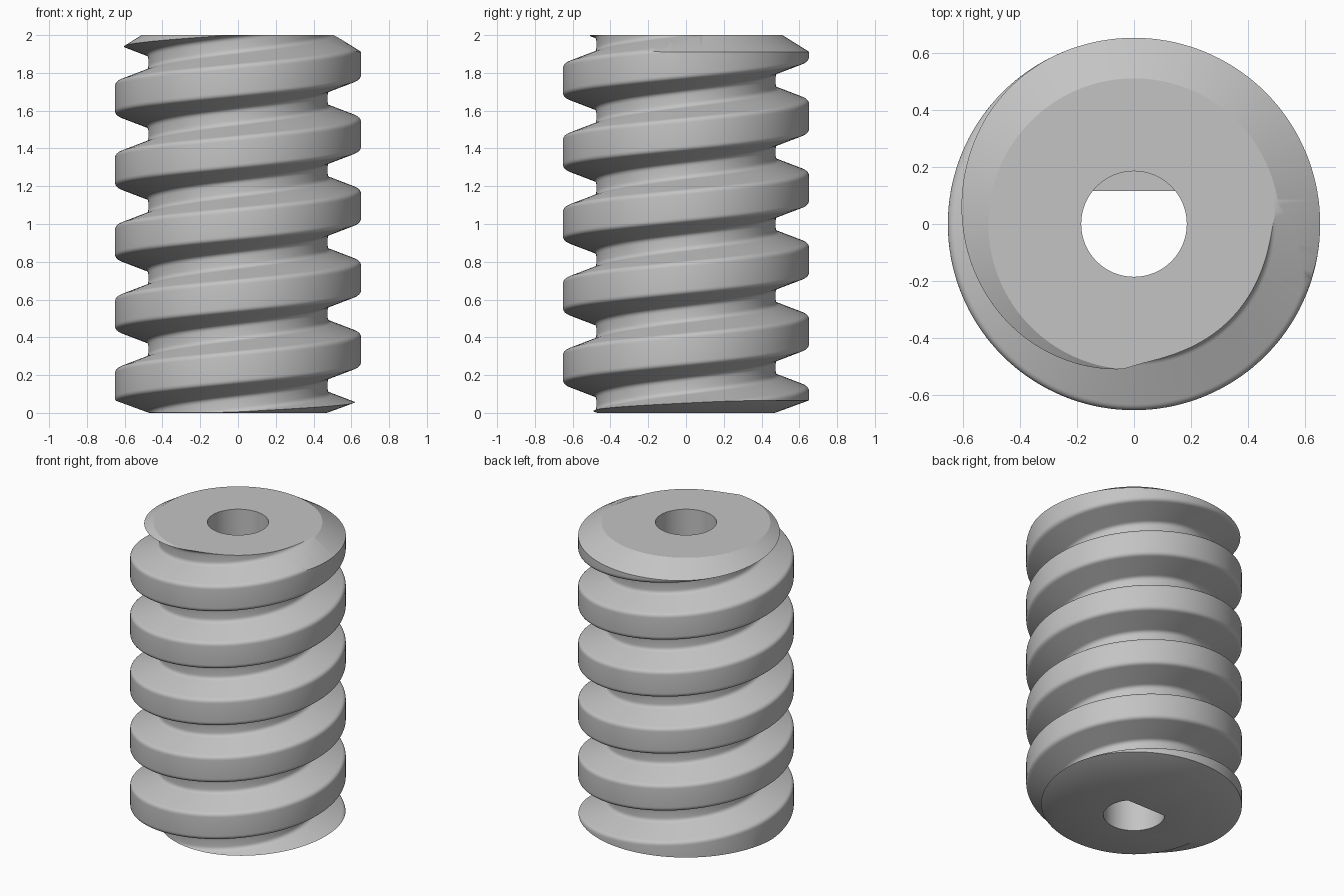
import bpy, bmesh, math
from mathutils import Vector

if "Cube" in bpy.data.objects:
    bpy.data.objects.remove(bpy.data.objects["Cube"], do_unlink=True)

PITCH = 0.38
ROOT, CREST = 0.475, 0.652
ROOT_HALF, CREST_HALF = 0.148, 0.083   # half widths of the thread
CENTRE = 1.855                         # crest height at +x
STEPS, TURNS = 144, 9
HEIGHT = 2.0

steel = bpy.data.materials.new("plain_grey")
steel.use_nodes = True
steel.diffuse_color = (0.55, 0.55, 0.55, 1)
bsdf = next(n for n in steel.node_tree.nodes if n.type == 'BSDF_PRINCIPLED')
bsdf.inputs["Base Color"].default_value = steel.diffuse_color


def make_object(name, bm):
    bmesh.ops.recalc_face_normals(bm, faces=bm.faces)
    mesh = bpy.data.meshes.new(name)
    bm.to_mesh(mesh)
    bm.free()
    mesh.materials.append(steel)
    obj = bpy.data.objects.new(name, mesh)
    bpy.context.collection.objects.link(obj)
    return obj


def cut(obj, tool, operation):
    """Apply a boolean and discard the cutter."""
    mod = obj.modifiers.new("cut", 'BOOLEAN')
    mod.operation, mod.object, mod.solver = operation, tool, 'EXACT'
    bpy.ops.object.select_all(action='DESELECT')
    bpy.context.view_layer.objects.active = obj
    obj.select_set(True)
    bpy.ops.object.modifier_apply(modifier=mod.name)
    bpy.data.objects.remove(tool, do_unlink=True)


def lathe(name, profile, steps):
    """Closed solid turned from (radius, height) points, flat at both ends."""
    bm = bmesh.new()
    rings = [[bm.verts.new((r * math.cos(math.tau * i / steps),
                            r * math.sin(math.tau * i / steps), z))
              for i in range(steps)] for r, z in profile]
    for low, high in zip(rings, rings[1:]):
        for i in range(steps):
            k = (i + 1) % steps
            bm.faces.new((low[i], low[k], high[k], high[i]))
    bm.faces.new(rings[0][::-1])
    bm.faces.new(rings[-1])
    return make_object(name, bm)


def rounded(before, corner, after, size, count=6):
    """Points of a soft corner."""
    a = corner + (before - corner).normalized() * size
    b = corner + (after - corner).normalized() * size
    ts = [n / (count - 1) for n in range(count)]
    return [a * (1 - t) ** 2 + corner * 2 * t * (1 - t) + b * t * t for t in ts]


# One period of the thread section, as (radius, height)
corners = [Vector(p) for p in ((ROOT, -PITCH / 2), (ROOT, -ROOT_HALF),
                               (CREST, -CREST_HALF), (CREST, CREST_HALF),
                               (ROOT, ROOT_HALF), (ROOT, PITCH / 2))]
section = [corners[0]]
for n in range(1, 5):
    soft = 0.03 if corners[n].x == CREST else 0.022
    section += rounded(corners[n - 1], corners[n], corners[n + 1], soft)

# Endless thread, longer than needed, swept round the axis
M = len(section)
ROWS = TURNS * M
start = CENTRE - 7 * PITCH
bm = bmesh.new()
grid = {}
for i in range(STEPS):
    angle = math.tau * i / STEPS
    for j in range(ROWS + 1 + (M if i == 0 else 0)):
        p = section[j % M]
        z = start + p.y + PITCH * (j // M + i / STEPS)
        grid[i, j] = bm.verts.new((p.x * math.cos(angle), p.x * math.sin(angle), z))


def vert(i, j):
    return grid[(0, j + M) if i == STEPS else (i, j)]


for i in range(STEPS):
    for j in range(ROWS):
        bm.faces.new((vert(i, j), vert(i + 1, j), vert(i + 1, j + 1), vert(i, j + 1)))
for row in (0, ROWS):
    hub = bm.verts.new((0, 0, vert(0, row).co.z + PITCH / 2))
    for i in range(STEPS):
        bm.faces.new((vert(i, row), vert(i + 1, row), hub))
    bm.faces.new([grid[0, row + n] for n in range(M + 1)] + [hub])
worm = make_object("worm_screw", bm)

# Trim to length with a steep chamfer on top and a shallow one below
envelope = lathe("end_trim", ((0.47, 0), (0.75, 0.102), (0.75, 1.85), (0.51, HEIGHT)), STEPS)
cut(worm, envelope, 'INTERSECT')

# Bore: round at the top, with a flat on the back in the lower half
bore = lathe("bore_cutter", ((0.185, -0.2), (0.185, HEIGHT + 0.2)), 64)
bm = bmesh.new()
bmesh.ops.create_cube(bm, size=1)
for v in bm.verts:
    v.co = (v.co.x, v.co.y + 0.615, v.co.z * 2 + 0.0)
flat = make_object("bore_flat", bm)
cut(bore, flat, 'DIFFERENCE')
cut(worm, bore, 'DIFFERENCE')

bpy.ops.object.select_all(action='DESELECT')
bpy.context.view_layer.objects.active = worm
worm.select_set(True)
bpy.ops.object.shade_smooth_by_angle(angle=math.radians(25))
